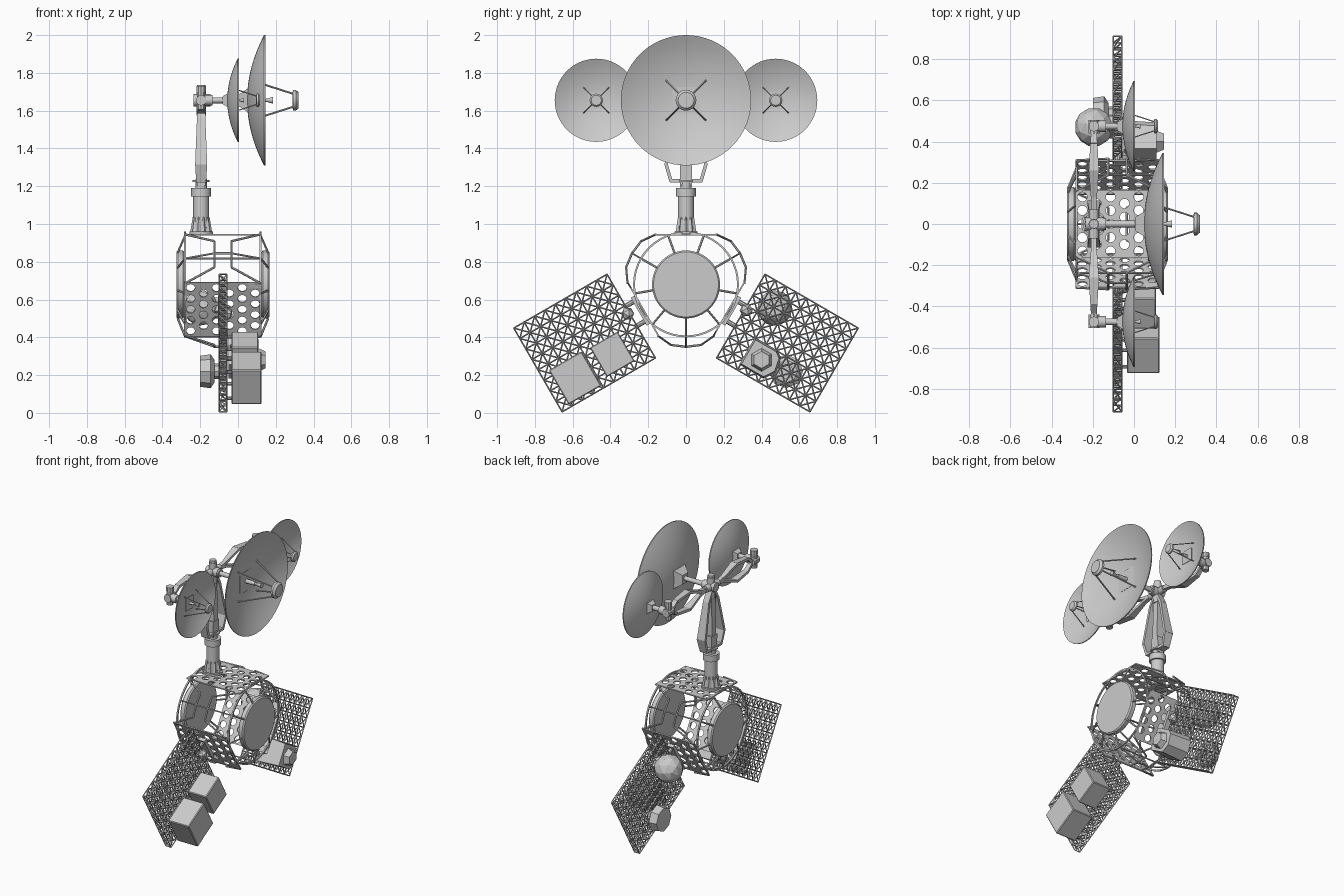
import bpy, bmesh
from math import sin, cos, pi, radians
from mathutils import Vector, Matrix

if "Cube" in bpy.data.objects:
    bpy.data.objects.remove(bpy.data.objects["Cube"])

AX, AZ = -0.08, 0.68          # body axis centre (x, z)


def finish(name, bm, smooth=None):
    bmesh.ops.remove_doubles(bm, verts=bm.verts, dist=1e-5)
    bmesh.ops.recalc_face_normals(bm, faces=bm.faces)
    me = bpy.data.meshes.new(name)
    bm.to_mesh(me)
    bm.free()
    ob = bpy.data.objects.new(name, me)
    bpy.context.collection.objects.link(ob)
    if smooth:
        bpy.ops.object.select_all(action='DESELECT')
        ob.select_set(True)
        bpy.context.view_layer.objects.active = ob
        bpy.ops.object.shade_smooth_by_angle(angle=radians(smooth))
    return ob


def rod(bm, a, b, r, r2=None, n=6, twist=0.0):
    a, b = Vector(a), Vector(b)
    d = b - a
    m = Matrix.Translation((a + b) / 2) @ d.to_track_quat('Z', 'Y').to_matrix().to_4x4() @ Matrix.Rotation(twist, 4, 'Z')
    bmesh.ops.create_cone(bm, cap_ends=True, segments=n, radius1=r, radius2=r if r2 is None else r2,
                          depth=d.length, matrix=m)


def box(bm, c, s, m=Matrix()):
    bmesh.ops.create_cube(bm, size=1, matrix=m @ Matrix.Translation(c) @ Matrix.Diagonal((*s, 1)))


def bar(bm, a, b, w1, w2, t):
    """Flat bar in a y-z plane, w1/w2 = half width along x at each end."""
    a, b = Vector(a), Vector(b)
    d = (b - a).normalized()
    nrm = Vector((1, 0, 0)).cross(d) * t
    a, b = a - d * t * 0.5, b + d * t * 0.5
    vs = [bm.verts.new(p + Vector((sx * w, 0, 0)) + sn * nrm)
          for p, w in ((a, w1), (b, w2)) for sx, sn in ((-1, -1), (1, -1), (1, 1), (-1, 1))]
    for f in ((0, 1, 2, 3), (4, 5, 6, 7), (0, 1, 5, 4), (1, 2, 6, 5), (2, 3, 7, 6), (3, 0, 4, 7)):
        bm.faces.new([vs[i] for i in f])


def lathe(bm, prof, y, z, n=64):
    """Revolve (x, radius) points about an axis along x."""
    rings = [[bm.verts.new((x, y + r * cos(2 * pi * i / n), z + r * sin(2 * pi * i / n))) for i in range(n)]
             for x, r in prof]
    for p, q in zip(rings, rings[1:]):
        for i in range(n):
            bm.faces.new((p[i], p[(i + 1) % n], q[(i + 1) % n], q[i]))


def sector(deg):
    """Local frame: x along body, y radial, z tangential."""
    return Matrix.Translation((AX, 0, AZ)) @ Matrix.Rotation(radians(deg), 4, 'X')


def polar(x, r, deg):
    return Vector((x, r * cos(radians(deg)), AZ + r * sin(radians(deg))))


# dish antennas facing +x
def dish(name, y, z, R, apex, rim, hub_x):
    k = R / 0.345
    N = 12
    f = lambda r: apex + (rim - apex) * (r / R) ** 2
    bm = bmesh.new()
    prof = [(f(R * i / N), max(R * i / N, 1e-7)) for i in range(N + 1)]
    prof += [(x - 0.007, r) for x, r in reversed(prof)]
    lathe(bm, prof, y, z)
    finish(name + "_reflector", bm, 40)

    bm = bmesh.new()
    sub = rim + 0.155 * k
    for i in range(4):
        c, s = cos(pi / 4 + i * pi / 2), sin(pi / 4 + i * pi / 2)
        r0, r1 = 0.148 * k, 0.045 * k
        rod(bm, (f(r0), y + r0 * c, z + r0 * s), (sub, y + r1 * c, z + r1 * s), 0.005 * k)
    lathe(bm, [(sub - .012 * k, 1e-7), (sub - .012 * k, .04 * k), (sub - .008 * k, .055 * k), (sub + .006 * k, .055 * k),
               (sub + .02 * k, .042 * k), (sub + .02 * k, 1e-7)], y, z, 20)
    rod(bm, (apex, y, z), (rim - 0.01, y, z), 0.014 * k, n=12)
    rod(bm, (rim, y, z), (rim + 0.04 * k, y, z), 0.007 * k, 0.018 * k, n=12)
    rod(bm, (rim - 0.02, y, z), (rim + 0.01, y, z), 0.008 * k, n=12)
    finish(name + "_feed", bm, 35)

    # square backing block and shaft to the mount
    bm = bmesh.new()
    rod(bm, (apex - 0.05 * k, y, z), (apex + 0.01, y, z), 0.045 * k, 0.1 * k, n=4, twist=pi / 4)
    rod(bm, (hub_x, y, z), (apex - 0.03 * k, y, z), 0.016, n=12)
    rod(bm, (hub_x, y, z), (hub_x + 0.06, y, z), 0.028, n=12)
    finish(name + "_mount", bm, 35)


DZ, MX = 1.655, -0.195
dish("large_dish", 0, DZ, 0.345, 0.055, 0.145, MX)
for nm, s in (("left", -1), ("right", 1)):
    dish(nm + "_small_dish", s * 0.475, DZ, 0.22, -0.05, 0.005, MX)

# mast tube with gussets
bm = bmesh.new()
for z0, z1, r in ((0.945, 0.96, 0.062), (0.95, 1.15, 0.042), (1.145, 1.19, 0.053), (1.19, 1.235, 0.03),
                  (1.222, 1.232, 0.045)):
    rod(bm, (MX, 0, z0), (MX, 0, z1), r, n=24)
for i in range(10):
    c, s = cos(i * pi / 5), sin(i * pi / 5)
    rod(bm, (MX + .045 * c, .045 * s, .955), (MX + .036 * c, .036 * s, 1.035), 0.013, 0.009, n=4)
finish("mast", bm, 35)

# fork on the mast
bm = bmesh.new()
pts = [(0, 1.228, .03), (.08, 1.228, .026), (.105, 1.315, .032), (.05, 1.56, .022), (.015, 1.625, .022)]
for s in (-1, 1):
    for (y0, z0, w0), (y1, z1, w1) in zip(pts, pts[1:]):
        bar(bm, (MX, s * y0, z0), (MX, s * y1, z1), w0, w1, 0.009)
bar(bm, (MX, 0, 1.22), (MX, 0, 1.3), .022, .026, .032)
bar(bm, (MX, 0, 1.3), (MX, 0, 1.62), .024, .016, .022)
finish("mast_fork", bm)

# central head and side arms
bm = bmesh.new()
rod(bm, (MX, 0, 1.575), (MX, 0, 1.72), 0.026, n=12)
rod(bm, (MX, 0, 1.705), (MX, 0, 1.735), 0.022, n=12)
rod(bm, (MX - .04, 0, DZ), (MX + .05, 0, DZ), 0.032, n=12)
rod(bm, (MX, -.07, DZ), (MX, .07, DZ), 0.024, n=12)
finish("mast_head", bm, 35)
for nm, s in (("left", -1), ("right", 1)):
    bm = bmesh.new()
    pts = [(.06, 0, .014), (.13, .012, .014), (.26, .06, .025), (.39, .045, .017), (.43, .012, .014), (.475, 0, .014)]
    for q in (-1, 1):
        for (y0, h0, w0), (y1, h1, w1) in zip(pts, pts[1:]):
            bar(bm, (MX, s * y0, DZ + q * h0), (MX, s * y1, DZ + q * h1), w0, w1, 0.009)
    rod(bm, (MX, s * .475, 1.605), (MX, s * .475, 1.705), 0.022, n=10)
    rod(bm, (MX, s * .475, 1.7), (MX, s * .475, 1.73), 0.026, n=10)
    rod(bm, (MX, s * .44, DZ), (MX, s * .505, DZ), 0.028, n=10)
    finish(nm + "_arm", bm)

# end drums of the body
for nm, s in (("back", -1), ("front", 1)):
    bm = bmesh.new()
    lathe(bm, [(AX + s * x, r) for x, r in ((.205, 1e-7), (.205, .172), (.212, .18), (.238, .18), (.246, .172), (.246, 1e-7))],
          0, AZ, 48)
    finish(nm + "_drum", bm, 35)

# body cage: rings, spokes, long rods and braces between the panels
bm = bmesh.new()
for s in (-1, 1):
    x, t = AX + s * 0.2, 0.005
    lathe(bm, [(x - t, .275 - t), (x + t, .275 - t), (x + t, .275 + t), (x - t, .275 + t), (x - t, .275 - t)], 0, AZ, 48)
    for i in range(9):
        rod(bm, polar(AX + s * .24, .178, 30 + 40 * i), polar(x, .275, 30 + 40 * i), 0.006)
for a in (30, 150, 270):
    rod(bm, polar(AX - .2, .275, a), polar(AX + .2, .275, a), 0.005)
    rod(bm, polar(AX - .045, .33, a), polar(AX + .045, .33, a), 0.006)
    for s in (-1, 1):
        for q in (-1, 1):
            corner = sector(a + q * 60) @ Vector((s * .2, .265, -q * .16))
            elbow = polar(AX + s * .045, .33, a + q * 14)
            rod(bm, corner, elbow, 0.006)
            rod(bm, elbow, polar(AX + s * .045, .33, a), 0.006)
            rod(bm, polar(AX + s * .045, .33, a), polar(AX + s * .2, .275, a), 0.005)
finish("body_cage", bm)


# perforated panels, staggered round holes
def perforated(name, m):
    bm = bmesh.new()
    cols, rows, n = 6, 5, 16
    w, h = 0.41 / cols, 0.33 / rows
    V = lambda x, z: bm.verts.new(m @ Vector((x, 0.262, z)))
    for i in range(cols):
        x, odd = (i - (cols - 1) / 2) * w, i % 2
        for j in range(rows - odd):
            z = (j - (rows - 1 - odd) / 2) * h
            ins, out = [], []
            for k in range(n):
                c, s = cos(2 * pi * k / n), sin(2 * pi * k / n)
                g = max(abs(c), abs(s))
                ins.append(V(x + .023 * c, z + .023 * s))
                out.append(V(x + c / g * w / 2, z + s / g * h / 2))
            for k in range(n):
                bm.faces.new((ins[k], ins[k - 1], out[k - 1], out[k]))
        if odd:
            for q in (-1, 1):
                z0, z1 = q * h * (rows - 1) / 2, q * h * rows / 2
                bm.faces.new((V(x - w / 2, z0), V(x + w / 2, z0), V(x + w / 2, z1), V(x - w / 2, z1)))
    mod = finish(name, bm).modifiers.new("thickness", 'SOLIDIFY')
    mod.thickness, mod.offset = 0.008, 0


# lattice wing panel, two layers of crossed bars
def lattice(name, m):
    bm = bmesh.new()
    nu, nv, L, W, t = 9, 8, .57, .512, .0205
    P = lambda i, j, x: m @ Vector((x, .62 - L / 2 + L * i / nu, -W / 2 + W * j / nv))
    for x in (-t, t):
        for i in range(nu + 1):
            rod(bm, P(i, 0, x), P(i, nv, x), .004, n=4)
        for j in range(nv + 1):
            rod(bm, P(0, j, x), P(nu, j, x), .004, n=4)
        for i in range(nu):
            for j in range(nv):
                rod(bm, P(i, j, x), P(i + 1, j + 1, x), .004, n=4)
                rod(bm, P(i + 1, j, x), P(i, j + 1, x), .004, n=4)
    for i in range(nu + 1):
        for j in range(nv + 1):
            rod(bm, P(i, j, -t), P(i, j, t), .004, n=4)
            if i < nu and j in (0, nv):
                rod(bm, P(i, j, -t), P(i + 1, j, t), .004, n=4)
            if j < nv and i in (0, nu):
                rod(bm, P(i, j, -t), P(i, j + 1, t), .004, n=4)
    finish(name, bm)


for nm, a in (("top", 90), ("left", 210), ("right", 330)):
    m = sector(a)
    perforated(nm + "_perforated_panel", m)
    if nm == "top":
        continue
    lattice(nm + "_lattice_wing", m)
    # hinge joining wing and body
    bm = bmesh.new()
    for q in (-1, 1):
        rod(bm, m @ Vector((0, .262, q * .06)), m @ Vector((0, .345, q * .06)), .013, n=8)
    box(bm, (0, .278, 0), (.05, .022, .17), m)
    bmesh.ops.create_icosphere(bm, subdivisions=1, radius=.036, matrix=m @ Matrix.Translation((.02, .345, -.02 if a == 210 else .04)))
    finish(nm + "_wing_hinge", bm)

# two equipment boxes on the left wing
L, R = sector(210), sector(330)
for nm, y, z, sy, sz, x1 in (("outer", .756, .135, .2, .21, .205), ("inner", .523, .125, .17, .18, .187)):
    bm = bmesh.new()
    box(bm, ((.045 + x1) / 2, y, z), (x1 - .045, sy, sz), L)
    bmesh.ops.bevel(bm, geom=bm.edges[:], offset=.005, segments=1, affect='EDGES')
    for p in (-1, 1):
        for q in (-1, 1):
            rod(bm, L @ Vector((.015, y + p * sy * .38, z + q * sz * .38)), L @ Vector((.05, y + p * sy * .38, z + q * sz * .38)), .009, n=8)
    finish(nm + "_equipment_box", bm)

# chamfered instrument on the right wing
bm = bmesh.new()
y, z = .546, -.146
bm2 = [(-.09, -.08), (.06, -.08), (.1, -.02), (.085, .06), (.05, .085), (-.09, .085)]
lo, hi = ([bm.verts.new(R @ Vector((x, y + p * k, z + q * k))) for p, q in bm2] for x, k in ((.03, 1), (.19, .9)))
bm.faces.new(lo)
bm.faces.new(hi)
for i in range(6):
    bm.faces.new((lo[i - 1], lo[i], hi[i], hi[i - 1]))
rod(bm, R @ Vector((.188, y, z)), R @ Vector((.225, y, z)), .062, .045, n=6)
finish("chamfered_instrument", bm)

# faceted tank and octagonal instrument behind the right wing
bm = bmesh.new()
bmesh.ops.create_icosphere(bm, subdivisions=2, radius=.095, matrix=R @ Matrix.Translation((-.115, .47, .127)))
box(bm, (-.035, .47, .127), (.04, .08, .08), R)
finish("faceted_tank", bm)
bm = bmesh.new()
c = lambda x: R @ Vector((x, .689, -.133))
rod(bm, c(-.12), c(-.065), .082, .09, n=8)
rod(bm, c(-.065), c(-.045), .09, .06, n=8)
rod(bm, c(-.05), c(-.02), .04, n=8)
finish("octagonal_instrument", bm)
